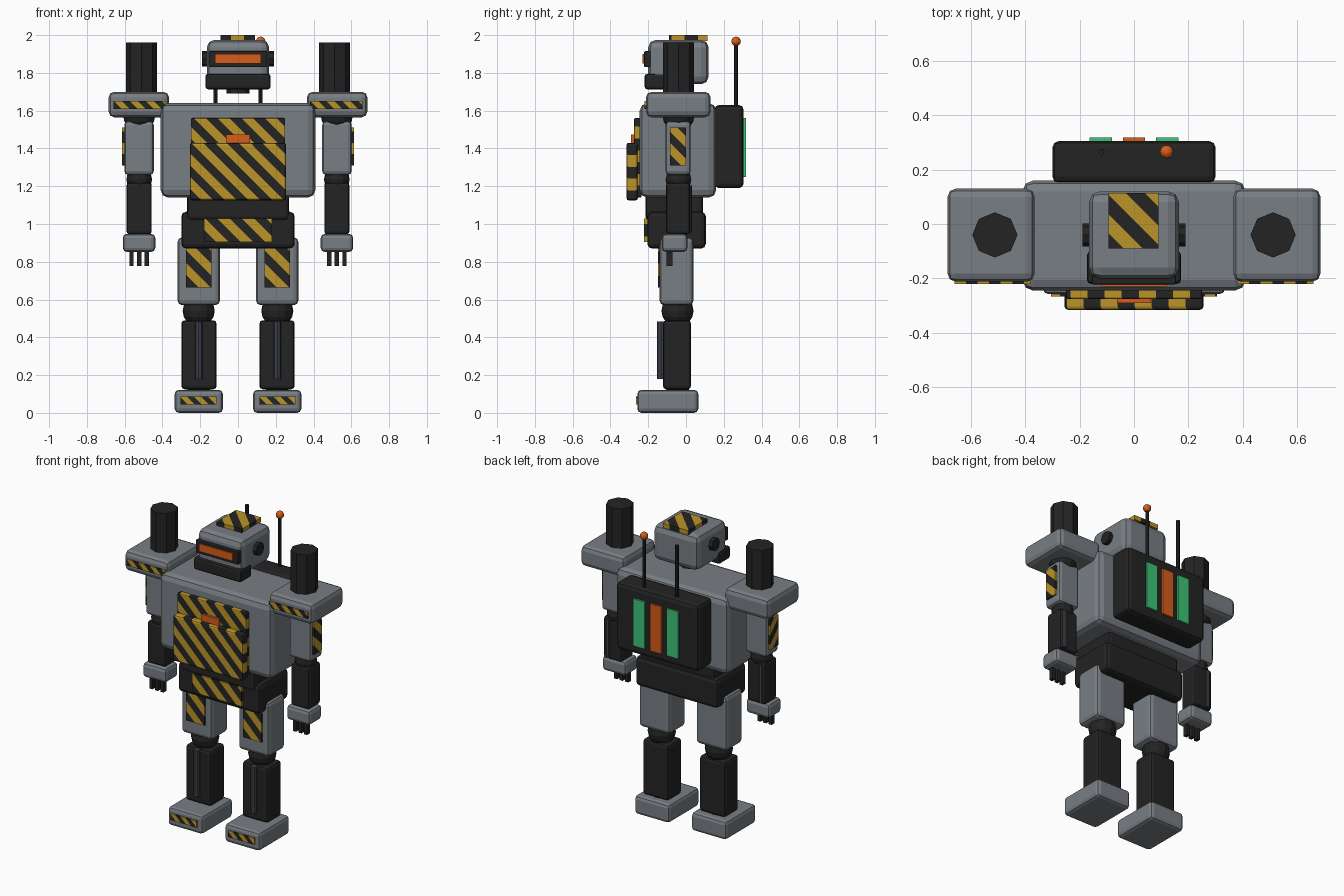
import bpy, bmesh, math
from mathutils import Vector, Matrix

if "Cube" in bpy.data.objects:
    bpy.data.objects.remove(bpy.data.objects["Cube"])


def material(name, rgb):
    m = bpy.data.materials.new(name)
    m.diffuse_color = (*rgb, 1)
    m.use_nodes = True
    m.node_tree.nodes["Principled BSDF"].inputs["Base Color"].default_value = m.diffuse_color
    return m


GREY = material("armour grey", (0.19, 0.21, 0.23))
BLACK = material("joint black", (0.017, 0.017, 0.017))
YELLOW = material("hazard yellow", (0.50, 0.30, 0.022))
ORANGE = material("glow orange", (0.68, 0.11, 0.01))
GREEN = material("light green", (0.045, 0.56, 0.18))
STEEL = material("piston steel", (0.045, 0.052, 0.065))


def finish(bm, name, *mats):
    me = bpy.data.meshes.new(name)
    bm.to_mesh(me)
    bm.free()
    for m in mats:
        me.materials.append(m)
    ob = bpy.data.objects.new(name, me)
    bpy.context.collection.objects.link(ob)
    return ob


def box_mesh(x, y, z, bevel):
    """Bevelled box from (min, max) ranges."""
    bm = bmesh.new()
    bmesh.ops.create_cube(bm, size=1)
    for v in bm.verts:
        v.co = Vector([(r[0] + r[1]) / 2 + c * abs(r[1] - r[0])
                       for r, c in zip((x, y, z), v.co)])
    if bevel:
        bmesh.ops.bevel(bm, geom=bm.edges[:], offset=bevel, segments=2,
                        profile=0.5, affect='EDGES')
    return bm


def box(name, mat, x, y, z, bevel=0.0):
    return finish(box_mesh(x, y, z, bevel), name, mat)


def striped(name, x, y, z, normal, period, bevel=0.0, phase=0.0):
    """Box cut by diagonal planes, faces alternating yellow and black."""
    bm = box_mesh(x, y, z, bevel)
    n = Vector(normal)
    start = Vector((x[0], y[0], z[0])).dot(n) - phase * period
    half = period / 2
    top = max(v.co.dot(n) for v in bm.verts)
    for k in range(1, int((top - start) / half) + 2):
        point = n * ((start + k * half) / n.length_squared)
        bmesh.ops.bisect_plane(bm, geom=bm.verts[:] + bm.edges[:] + bm.faces[:],
                               plane_co=point, plane_no=n)
    for f in bm.faces:
        f.material_index = int((f.calc_center_median().dot(n) - start) // half) % 2
    return finish(bm, name, BLACK, YELLOW)


def rod(name, mat, centre, radius, length, sides=8, axis='Z'):
    bm = bmesh.new()
    bmesh.ops.create_cone(bm, cap_ends=True, segments=sides, radius1=radius,
                          radius2=radius, depth=length)
    if axis == 'X':
        bm.transform(Matrix.Rotation(math.pi / 2, 4, 'Y'))
    bm.transform(Matrix.Translation(centre))
    return finish(bm, name, mat)


def ball(name, mat, centre, radius, u=12, v=8):
    bm = bmesh.new()
    bmesh.ops.create_uvsphere(bm, u_segments=u, v_segments=v, radius=radius)
    bm.transform(Matrix.Translation(centre))
    return finish(bm, name, mat)


FRONT, TOP, SIDE = (1, 0, 1), (1, 1, 0), (0, 1, 1)

# Torso, waist and hips
box("torso", GREY, (-0.41, 0.41), (-0.245, 0.16), (1.14, 1.64), 0.04)
box("waist", BLACK, (-0.27, 0.27), (-0.215, 0.09), (1.02, 1.17), 0.02)
box("hips", BLACK, (-0.30, 0.30), (-0.205, 0.105), (0.87, 1.065), 0.025)
striped("hip_plate", (-0.18, 0.18), (-0.222, -0.2), (0.905, 1.03), FRONT, 0.13)

# Chest hatch with its warning lamp
striped("chest_panel", (-0.25, 0.25), (-0.275, -0.235), (1.14, 1.56), FRONT, 0.125, 0.006)
striped("chest_hatch", (-0.255, 0.255), (-0.315, -0.255), (1.125, 1.43), FRONT, 0.125, 0.012)
box("chest_lamp", ORANGE, (-0.063, 0.063), (-0.29, -0.265), (1.43, 1.475))

# Head
box("head", GREY, (-0.165, 0.165), (-0.2, 0.12), (1.74, 1.975), 0.04)
box("jaw", BLACK, (-0.173, 0.173), (-0.22, -0.10), (1.713, 1.795), 0.015)
rod("neck", BLACK, (0, -0.04, 1.73), 0.06, 0.08)
box("visor_frame", BLACK, (-0.155, 0.155), (-0.222, -0.17), (1.83, 1.915), 0.006)
box("visor", ORANGE, (-0.122, 0.122), (-0.23, -0.21), (1.85, 1.90))
rod("ears", BLACK, (0, -0.04, 1.875), 0.042, 0.38, 8, 'X')
striped("head_plate", (-0.093, 0.09), (-0.09, 0.113), (1.97, 2.0), TOP, 0.14, 0, 0.1)

# Backpack with lights and aerials
box("backpack", BLACK, (-0.30, 0.30), (0.15, 0.305), (1.19, 1.63), 0.025)
for x, mat in ((-0.122, GREEN), (0, ORANGE), (0.122, GREEN)):
    box("backpack_light", mat, (x - 0.041, x + 0.041), (0.29, 0.317), (1.25, 1.56))
for x in (-0.12, 0.12):
    rod("aerial", BLACK, (x, 0.265, 1.79), 0.011, 0.36)
ball("aerial_tip", ORANGE, (0.12, 0.265, 1.967), 0.025)

for s in (-1, 1):
    def sx(a, b):
        return tuple(sorted((s * a, s * b)))

    # Shoulder and cannon
    box("shoulder", GREY, sx(0.365, 0.685), (-0.212, 0.13), (1.565, 1.70), 0.03)
    striped("shoulder_plate", sx(0.38, 0.66), (-0.22, -0.205), (1.61, 1.652), FRONT, 0.085)
    rod("cannon", BLACK, (s * 0.511, -0.04, 1.79), 0.083, 0.34)

    # Arm
    ball("shoulder_joint", BLACK, (s * 0.523, -0.04, 1.575), 0.085)
    box("upper_arm", GREY, sx(0.446, 0.602), (-0.108, 0.025), (1.26, 1.545), 0.02)
    striped("arm_plate", sx(0.595, 0.614), (-0.085, 0.0), (1.31, 1.51), SIDE, 0.12)
    ball("elbow", BLACK, (s * 0.523, -0.04, 1.235), 0.068)
    box("forearm", BLACK, sx(0.457, 0.59), (-0.105, 0.02), (0.945, 1.22), 0.015)
    rod("forearm_piston", STEEL, (s * 0.558, 0.015, 1.08), 0.017, 0.25)

    # Hand and fingers
    box("hand", GREY, sx(0.438, 0.61), (-0.128, 0.008), (0.852, 0.948), 0.022)
    for i in (-1, 0, 1):
        c = s * 0.523 + i * 0.04
        box("finger", BLACK, (c - 0.011, c + 0.011), (-0.102, -0.072), (0.777, 0.87))

    # Leg
    box("thigh", GREY, sx(0.095, 0.32), (-0.14, 0.04), (0.57, 0.93), 0.025)
    striped("thigh_plate", sx(0.14, 0.275), (-0.148, -0.13), (0.665, 0.875), FRONT, 0.13)
    ball("knee", BLACK, (s * 0.208, -0.045, 0.54), 0.085)
    box("shin", BLACK, sx(0.113, 0.30), (-0.122, 0.027), (0.125, 0.49), 0.018)
    rod("shin_piston", STEEL, (s * 0.208, -0.133, 0.332), 0.02, 0.305)

    # Foot
    box("foot", GREY, sx(0.08, 0.335), (-0.258, 0.065), (0.0, 0.122), 0.022)
    rod("ankle", BLACK, (s * 0.208, -0.045, 0.12), 0.06, 0.03)
    striped("toe_plate", sx(0.115, 0.305), (-0.266, -0.25), (0.045, 0.087), FRONT, 0.075)
